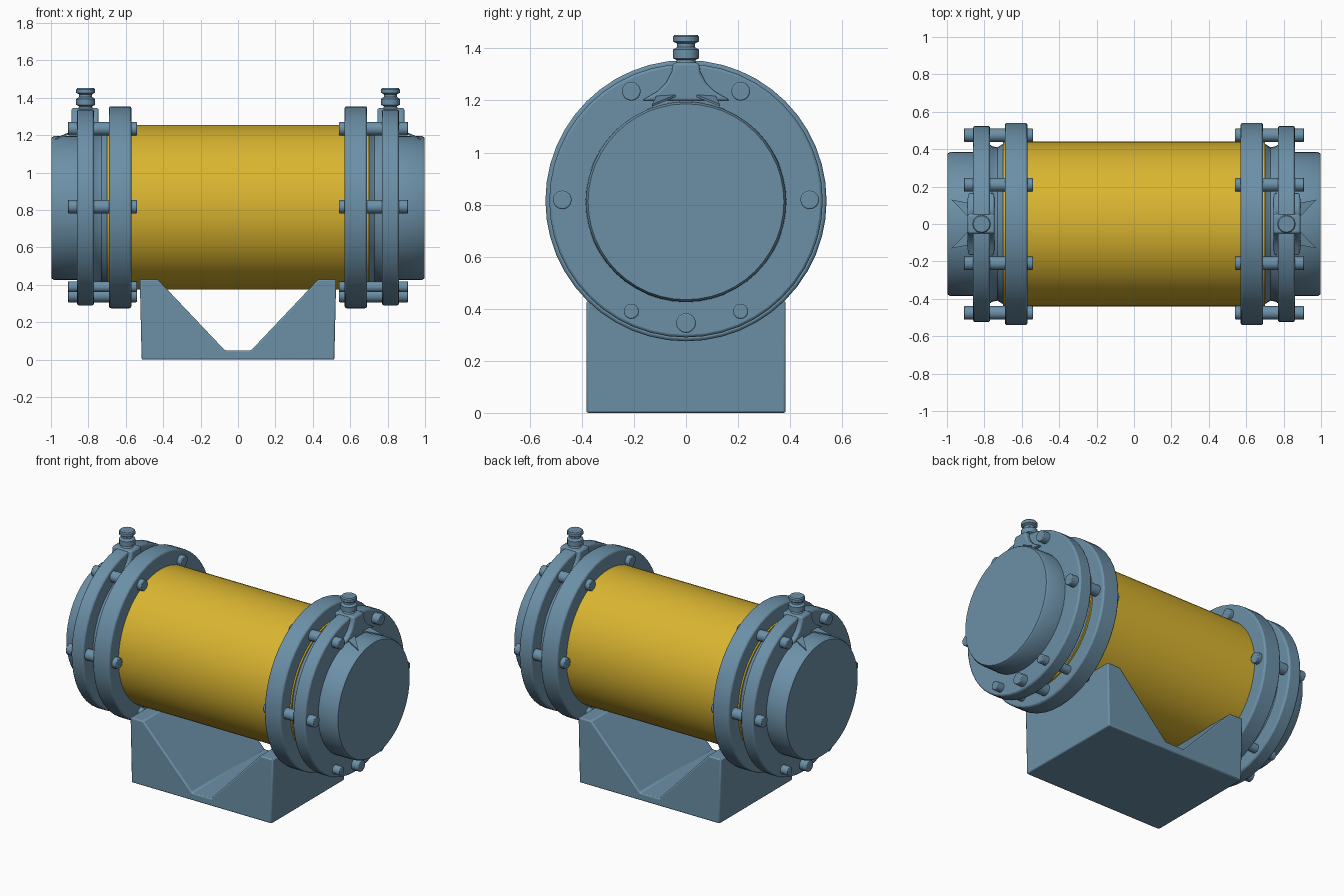
import bpy, bmesh, math
from mathutils import Vector

if "Cube" in bpy.data.objects:
    bpy.data.objects.remove(bpy.data.objects["Cube"])

AXIS = 0.815  # height of the drum axis


def material(name, rgb):
    m = bpy.data.materials.new(name)
    m.use_nodes = True
    m.diffuse_color = (*rgb, 1)
    m.node_tree.nodes["Principled BSDF"].inputs["Base Color"].default_value = (*rgb, 1)
    return m


BLUE = material("steel_blue", (0.15, 0.28, 0.39))
YELLOW = material("drum_yellow", (0.70, 0.46, 0.03))


def finish(name, bm, mat, bevel=0, smooth=True):
    bmesh.ops.recalc_face_normals(bm, faces=bm.faces)
    mesh = bpy.data.meshes.new(name)
    bm.to_mesh(mesh)
    bm.free()
    mesh.materials.append(mat)
    ob = bpy.data.objects.new(name, mesh)
    bpy.context.collection.objects.link(ob)
    if bevel:
        mod = ob.modifiers.new("soft_edges", 'BEVEL')
        mod.width, mod.segments, mod.limit_method = bevel, 2, 'ANGLE'
    if smooth:
        bpy.ops.object.select_all(action='DESELECT')
        bpy.context.view_layer.objects.active = ob
        ob.select_set(True)
        bpy.ops.object.shade_smooth_by_angle(angle=math.radians(35))
    return ob


def lathe(name, profile, origin, along, mat, sides=48, bevel=0):
    """Solid turned from (distance, radius) pairs around the axis 'along'."""
    bm = bmesh.new()
    turn = Vector((0, 0, 1)).rotation_difference(Vector(along))
    rings = []
    for d, r in profile:
        rings.append([bm.verts.new(Vector(origin) + turn @ Vector(
            (r * math.cos(math.tau * i / sides), r * math.sin(math.tau * i / sides), d)))
            for i in range(sides)])
    for a, b in zip(rings, rings[1:]):
        for i in range(sides):
            j = (i + 1) % sides
            bm.faces.new((a[i], a[j], b[j], b[i]))
    bm.faces.new(rings[0])
    bm.faces.new(rings[-1])
    return finish(name, bm, mat, bevel)


def prism(name, points, depth, mat, bevel=0, smooth=True):
    """Closed 3D outline extruded by the vector 'depth'."""
    bm = bmesh.new()
    face = bm.faces.new([bm.verts.new(p) for p in points])
    ext = bmesh.ops.extrude_face_region(bm, geom=[face])
    bmesh.ops.translate(bm, vec=depth, verts=[v for v in ext["geom"]
                                             if isinstance(v, bmesh.types.BMVert)])
    return finish(name, bm, mat, bevel, smooth)


# Drum
lathe("drum", [(-0.7, 0.44), (0.7, 0.44)], (0, 0, AXIS), (1, 0, 0), YELLOW, 64)

# Saddle base with a wide V notch
half = [(0.07, 0.05), (0.43, 0.43), (0.525, 0.43), (0.515, 0)]
outline = half + [(-x, z) for x, z in reversed(half)]
prism("saddle_base", [(x, -0.383, z) for x, z in outline], (0, 0.766, 0), BLUE, 0.008)

# Bolt positions: y, z, radius
bolts = [(s * y, z, r) for s in (-1, 1)
         for y, z, r in ((0.21, 1.235, 0.036), (0.475, 0.818, 0.036), (0.21, 0.39, 0.029))]
bolts.append((0, 0.345, 0.038))

for side, label in ((1, "left"), (-1, "right")):
    centre, out = (0, 0, AXIS), (side, 0, 0)

    # Flanges, waisted neck between them and the end cap
    lathe(label + "_inner_flange", [(0.57, 0.54), (0.69, 0.54)], centre, out, BLUE, 48, 0.01)
    lathe(label + "_neck", [(0.68, 0.45), (0.705, 0.425), (0.73, 0.41), (0.755, 0.415),
                            (0.78, 0.43)], centre, out, BLUE)
    lathe(label + "_outer_flange", [(0.77, 0.525), (0.86, 0.525)], centre, out, BLUE, 48, 0.01)
    lathe(label + "_end_cap", [(0.85, 0.386), (0.985, 0.384), (0.998, 0.376)],
          (0, 0, 0.811), out, BLUE)

    # Flange bolts
    for n, (y, z, r) in enumerate(bolts):
        lathe(f"{label}_bolt_{n + 1}", [(0.54, r), (0.91, r)], (0, y, z), out, BLUE, 16, 0.005)

    # Flared boss carrying the lifting valve
    flare = [(0.05, 1.345), (0.055, 1.31), (0.075, 1.27), (0.11, 1.235), (0.17, 1.2)]
    shape = flare + [(-y, z) for y, z in reversed(flare)]
    prism(label + "_valve_boss", [(side * 0.745, y, z) for y, z in shape],
          (side * 0.145, 0, 0), BLUE, 0.01)

    # Thin webs from the boss to the cap rim
    for s in (-1, 1):
        prism(f"{label}_web_{'back' if s > 0 else 'front'}",
              [(side * 0.87, s * 0.02, 1.23), (side * 0.87, s * 0.11, 1.225),
               (side * 0.975, s * 0.13, 1.185)], (0, 0, -0.008), BLUE, 0, False)

    # Valve stem and knob
    lathe(label + "_valve", [(1.32, 0.05), (1.355, 0.035), (1.362, 0.05), (1.395, 0.05),
                             (1.405, 0.034), (1.418, 0.034), (1.427, 0.05), (1.445, 0.05),
                             (1.452, 0.044)], (side * 0.815, 0, 0), (0, 0, 1), BLUE, 12)
